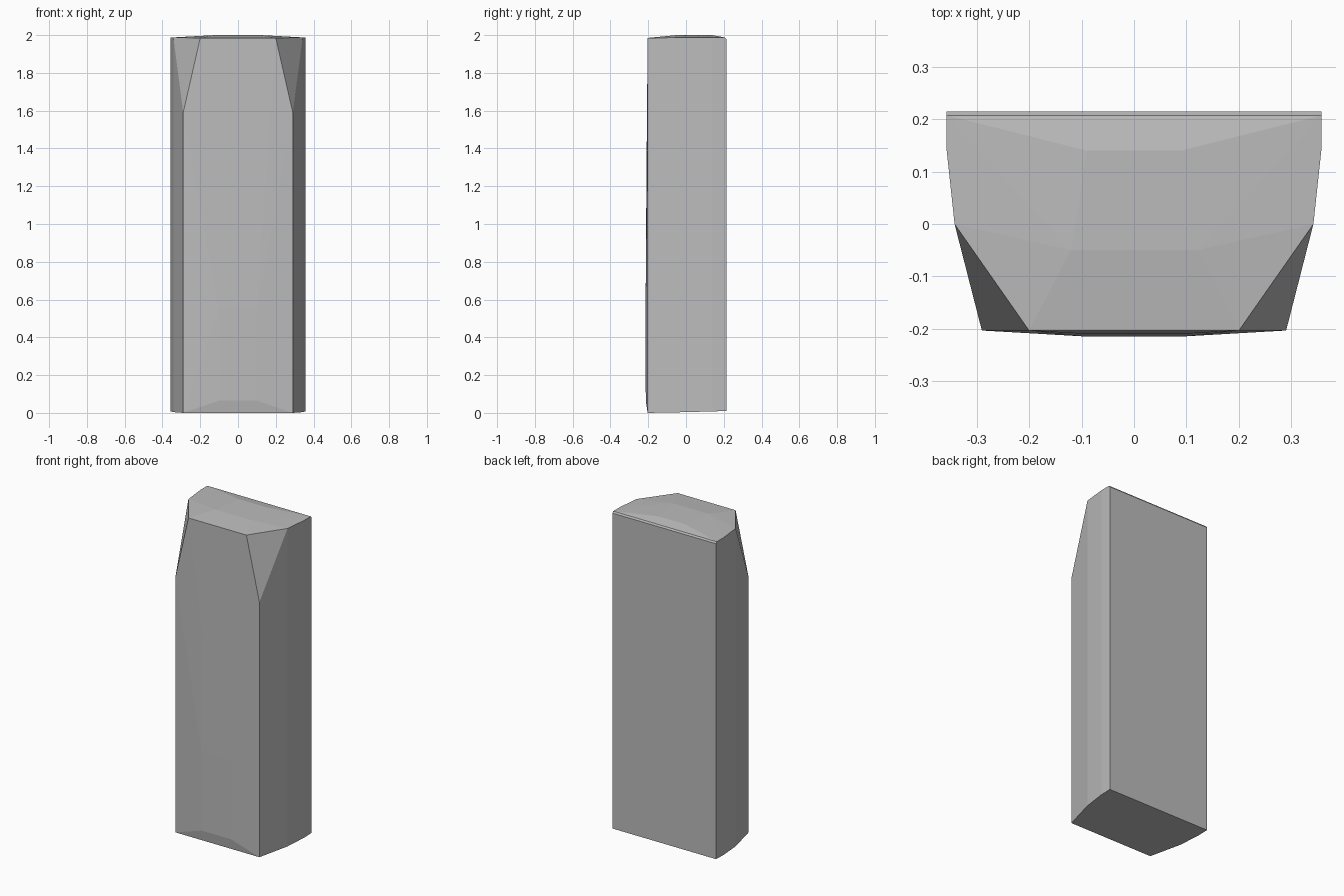
import bpy
import bmesh

cube = bpy.data.objects.get("Cube")
if cube:
    bpy.data.objects.remove(cube, do_unlink=True)

# One flat stone grey
stone = bpy.data.materials.new("light_grey_stone")
stone.use_nodes = True
grey = (0.5, 0.5, 0.5, 1)
stone.diffuse_color = grey
stone.node_tree.nodes["Principled BSDF"].inputs["Base Color"].default_value = grey

# Half of each feature's corner points; mirrored across x
bottom = [(0.29, -0.203, 0.0), (0.342, 0.0, 0.004),
          (0.357, 0.14, 0.008), (0.357, 0.214, 0.01)]
front_bulge = [(0.1, -0.213, 0.065), (0.1, -0.214, 0.55), (0.1, -0.209, 1.3)]
shoulder = [(0.29, -0.203, 1.59)]
top = [(0.2, -0.203, 1.985), (0.342, 0.0, 1.987),
       (0.357, 0.14, 1.987), (0.357, 0.207, 1.987)]
back_edge = [(0.357, 0.214, 1.977)]
crown = [(0.09, 0.14, 2.0), (0.12, -0.05, 2.0)]

# The slab is the convex shell of those corners
bm = bmesh.new()
for x, y, z in bottom + front_bulge + shoulder + top + back_edge + crown:
    for side in (-1, 1):
        bm.verts.new((side * x, y, z))
shell = bmesh.ops.convex_hull(bm, input=bm.verts)
spare = [g for g in shell["geom_interior"] if isinstance(g, bmesh.types.BMVert)]
bmesh.ops.delete(bm, geom=spare, context='VERTS')
bmesh.ops.dissolve_limit(bm, angle_limit=0.002, verts=bm.verts, edges=bm.edges)
bmesh.ops.recalc_face_normals(bm, faces=bm.faces)

mesh = bpy.data.meshes.new("standing_stone")
bm.to_mesh(mesh)
bm.free()
mesh.materials.append(stone)
slab = bpy.data.objects.new("standing_stone", mesh)
bpy.context.collection.objects.link(slab)
